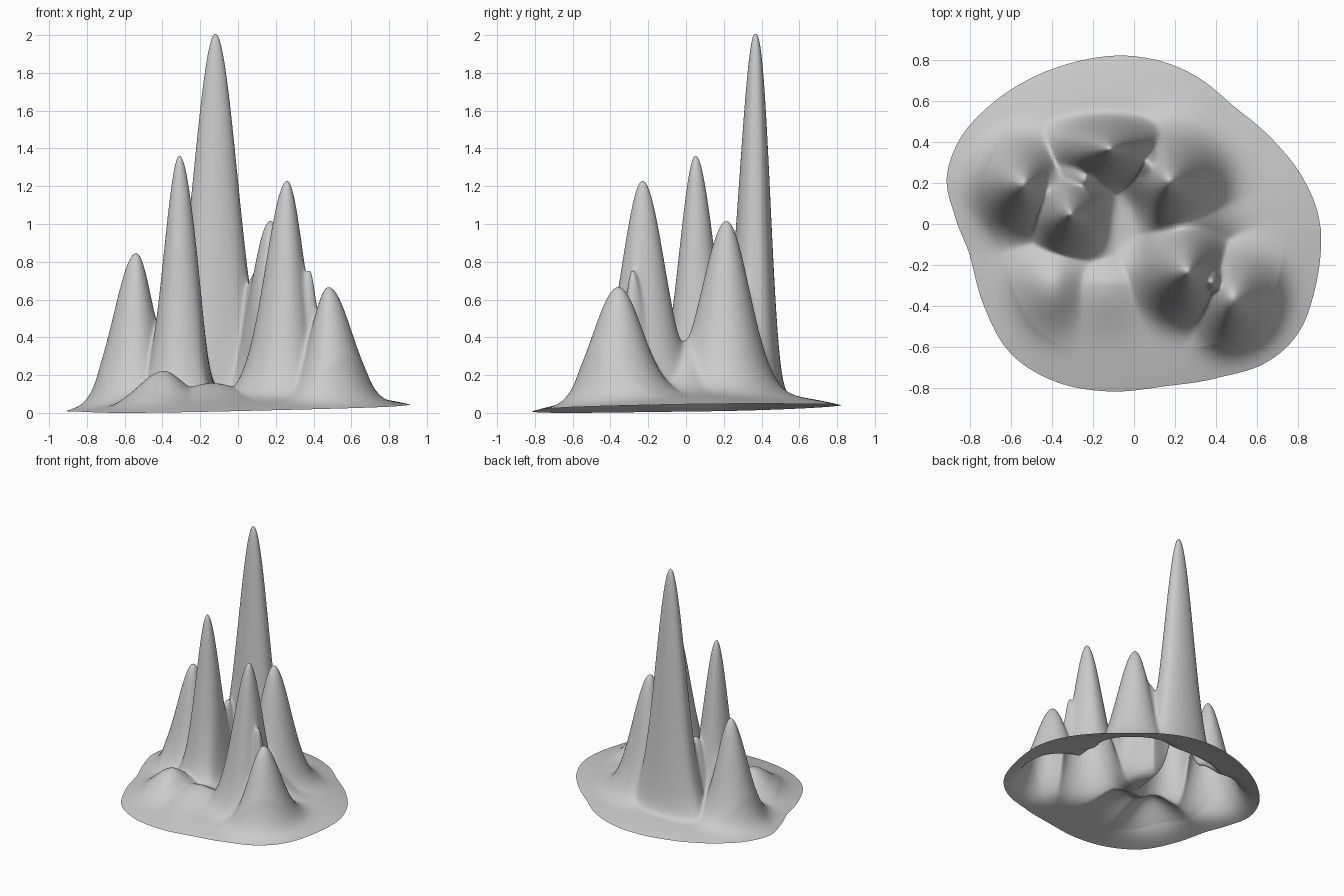
import bpy, bmesh, math

if "Cube" in bpy.data.objects:
    bpy.data.objects.remove(bpy.data.objects["Cube"])

# Plan outline of the island, counter-clockwise
OUTLINE = [(.905, 0), (.835, .2), (.685, .4), (.49, .57), (.3, .72), (.14, .79), (-.05, .82),
           (-.3, .785), (-.52, .7), (-.71, .57), (-.85, .41), (-.912, .22), (-.875, .05),
           (-.80, -.15), (-.73, -.4), (-.6, -.63), (-.4, -.76), (-.12, -.815), (.15, -.79),
           (.42, -.745), (.65, -.67), (.8, -.53), (.885, -.3), (.91, -.12)]

# Peaks: x, y, height, then half widths towards -x, +x, -y, +y
PEAKS = [(-.12, .365, 2.00, .165, .165, .115, .098),
         (-.31, .05, 1.36, .115, .13, .12, .14),
         (.26, -.23, 1.22, .16, .13, .155, .165),
         (.17, .215, 1.00, .145, .18, .185, .17),
         (-.54, .20, .86, .165, .13, .16, .15),
         (.38, -.285, .74, .07, .06, .06, .09),
         (.48, -.36, .67, .13, .173, .185, .18)]

# Lower ridges that join the peaks into a ring
PEAKS += [(.075, .29, .68, .08, .08, .10, .10),
          (.22, 0, .36, .13, .20, .15, .15),
          (-.41, .16, .46, .10, .10, .12, .12),
          (-.24, .22, .62, .12, .08, .12, .12),
          (-.40, -.29, .24, .17, .14, .20, .16),
          (-.15, -.30, .16, .18, .20, .20, .10)]

polar = sorted((math.atan2(y, x) % math.tau, math.hypot(x, y)) for x, y in OUTLINE)
count = len(polar)


def edge_radius(angle):
    """Smooth periodic interpolation of the outline radius."""
    for i in range(count):
        a0, a1 = polar[i][0], polar[(i + 1) % count][0]
        if i == count - 1:
            a1 += math.tau
        if a0 <= angle < a1:
            break
    t = (angle - a0) / (a1 - a0)
    p = [polar[(i + k) % count][1] for k in (-1, 0, 1, 2)]
    return p[1] + .5 * t * (p[2] - p[0] + t * (2*p[0] - 5*p[1] + 4*p[2] - p[3]
                            + t * (3*(p[1] - p[2]) + p[3] - p[0])))


def height(x, y, rho):
    # Low tilted skirt
    ground = .034 + .022 * x + .02 * y + .075 * (1 - rho**3)
    # Peaks and ridges blended together
    total = 0
    for px, py, h, left, right, front, back in PEAKS:
        dx, dy = x - px, y - py
        kx = right if dx > 0 else left
        ky = back if dy > 0 else front
        power = 2.7 if h == 2 and dy > 0 else 2
        total += ((h - .09) * math.exp(-(dx / kx)**2 - (abs(dy) / ky)**power))**6
    peaks = total**(1 / 6) * min(1, (1 - rho) * 5)
    # Steep-walled hollow in the middle
    d = ((x + .05) / .12)**2 + ((y - .01) / .19)**2
    pit = math.exp(-d * d)
    return ground * (1 - .2 * pit) + peaks * (1 - .85 * pit)


# Terrain sheet: rings of vertices from the centre to the outline
SEGMENTS, RINGS = 288, 130
bm = bmesh.new()
centre = bm.verts.new((0, 0, height(0, 0, 0)))
radii = [edge_radius(math.tau * s / SEGMENTS) for s in range(SEGMENTS)]
previous = None
for r in range(1, RINGS + 1):
    rho = r / RINGS
    ring = []
    for s in range(SEGMENTS):
        a = math.tau * s / SEGMENTS
        x, y = radii[s] * rho * math.cos(a), radii[s] * rho * math.sin(a)
        ring.append(bm.verts.new((x, y, height(x, y, rho))))
    for s in range(SEGMENTS):
        n = (s + 1) % SEGMENTS
        if previous:
            bm.faces.new((previous[s], ring[s], ring[n], previous[n]))
        else:
            bm.faces.new((centre, ring[s], ring[n]))
    previous = ring

# Rest the lowest edge on the floor
lowest = min(v.co.z for v in bm.verts)
for v in bm.verts:
    v.co.z -= lowest
for f in bm.faces:
    f.smooth = True

mesh = bpy.data.meshes.new("mountain_terrain")
bm.to_mesh(mesh)
bm.free()
bpy.context.collection.objects.link(bpy.data.objects.new("mountain_terrain", mesh))
